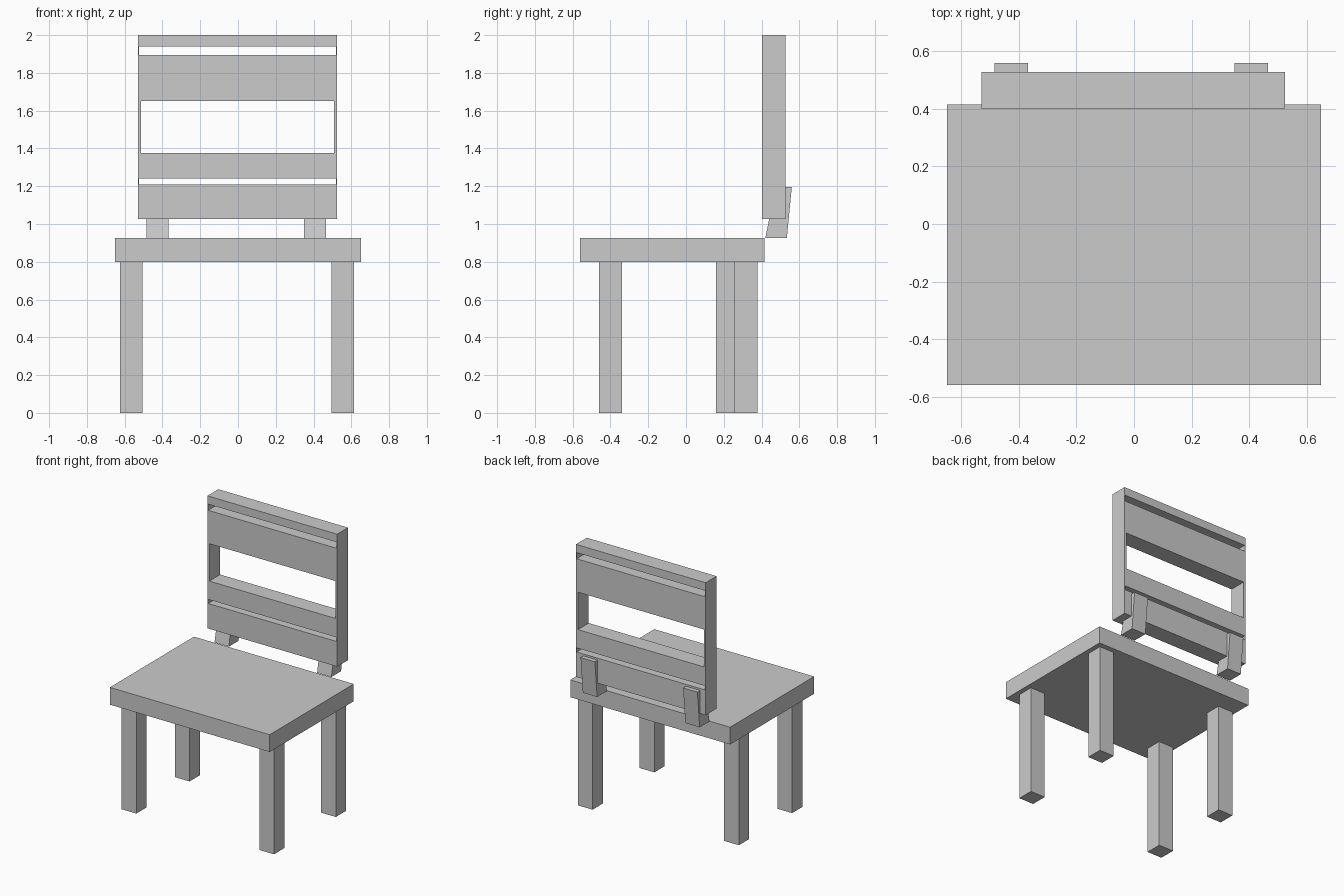
import bpy, bmesh

if "Cube" in bpy.data.objects:
    bpy.data.objects.remove(bpy.data.objects["Cube"])


def prism(name, outline, x0, x1):
    """Extrude a (y, z) outline along x from x0 to x1."""
    bm = bmesh.new()
    face = bm.faces.new([bm.verts.new((x0, y, z)) for y, z in outline])
    ext = bmesh.ops.extrude_face_region(bm, geom=[face])
    verts = [v for v in ext["geom"] if isinstance(v, bmesh.types.BMVert)]
    bmesh.ops.translate(bm, verts=verts, vec=(x1 - x0, 0, 0))
    bmesh.ops.recalc_face_normals(bm, faces=bm.faces)
    mesh = bpy.data.meshes.new(name)
    bm.to_mesh(mesh)
    bm.free()
    obj = bpy.data.objects.new(name, mesh)
    bpy.context.collection.objects.link(obj)
    return obj


def box(name, x, y, z):
    """Box from (min, max) ranges on each axis."""
    outline = [(y[0], z[0]), (y[1], z[0]), (y[1], z[1]), (y[0], z[1])]
    return prism(name, outline, *x)


# Seat slab
box("seat", (-0.65, 0.65), (-0.56, 0.416), (0.80, 0.927))

# Legs (the back left one stands further forward)
W = 0.12
for name, x, y in [("front_left_leg", -0.625, -0.46),
                   ("front_right_leg", 0.495, -0.46),
                   ("back_left_leg", -0.625, 0.158),
                   ("back_right_leg", 0.495, 0.258)]:
    box(name, (x, x + W), (y, y + W), (0, 0.80))

# Backrest panel with three through slots
back = box("backrest", (-0.53, 0.525), (0.402, 0.528), (1.026, 2.0))
for half_w, z in [(0.522, (1.21, 1.24)),
                  (0.512, (1.377, 1.652)),
                  (0.522, (1.895, 1.94))]:
    cutter = box("slot_cutter", (-0.0025 - half_w, half_w - 0.0025), (0.3, 0.65), z)
    cutter.hide_render = True
    mod = back.modifiers.new("slot", "BOOLEAN")
    mod.operation, mod.solver, mod.object = "DIFFERENCE", "EXACT", cutter
    bpy.context.view_layer.objects.active = back
    bpy.ops.object.modifier_apply(modifier=mod.name)
    bpy.data.objects.remove(cutter)

# Leaning brackets that carry the backrest
bracket = [(0.42, 0.927), (0.534, 0.927), (0.56, 1.196), (0.475, 1.196)]
prism("left_bracket", bracket, -0.485, -0.369)
prism("right_bracket", bracket, 0.349, 0.465)
